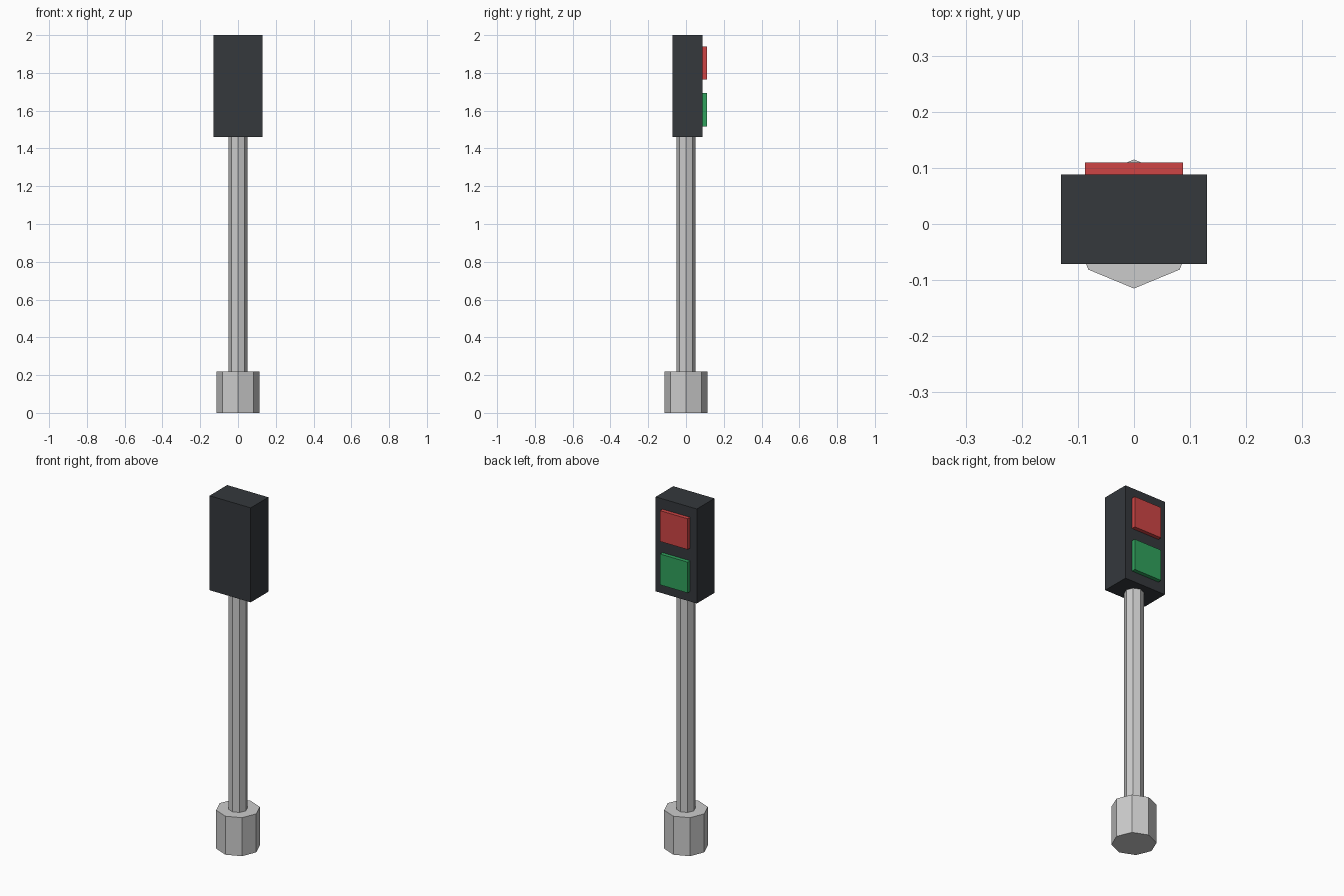
import bpy

if "Cube" in bpy.data.objects:
    bpy.data.objects.remove(bpy.data.objects["Cube"])


def material(name, rgb):
    mat = bpy.data.materials.new(name)
    mat.diffuse_color = (*rgb, 1.0)
    mat.use_nodes = True
    mat.node_tree.nodes["Principled BSDF"].inputs["Base Color"].default_value = mat.diffuse_color
    return mat


def octagon(name, radius, z0, z1):
    bpy.ops.mesh.primitive_cylinder_add(
        vertices=8, radius=radius, depth=z1 - z0, location=(0, 0, (z0 + z1) / 2))
    bpy.context.object.name = name


def box(name, half_x, y0, y1, z0, z1, mat):
    bpy.ops.mesh.primitive_cube_add(
        size=1, location=(0, (y0 + y1) / 2, (z0 + z1) / 2))
    obj = bpy.context.object
    obj.name = name
    obj.scale = (2 * half_x, y1 - y0, z1 - z0)
    bpy.ops.object.transform_apply(location=False, rotation=False, scale=True)
    obj.data.materials.append(mat)


dark = material("dark_housing", (0.035, 0.04, 0.046))
red = material("red_lamp", (0.62, 0.06, 0.06))
green = material("green_lamp", (0.03, 0.36, 0.11))

# Octagonal foot and pole
octagon("base", 0.115, 0.0, 0.22)
octagon("pole", 0.05, 0.215, 1.465)

# Signal head with two square lamps on the back
box("signal_housing", 0.13, -0.071, 0.088, 1.46, 2.0, dark)
for name, z, mat in (("red_lamp", 1.853, red), ("green_lamp", 1.605, green)):
    box(name, 0.087, 0.085, 0.11, z - 0.088, z + 0.088, mat)
